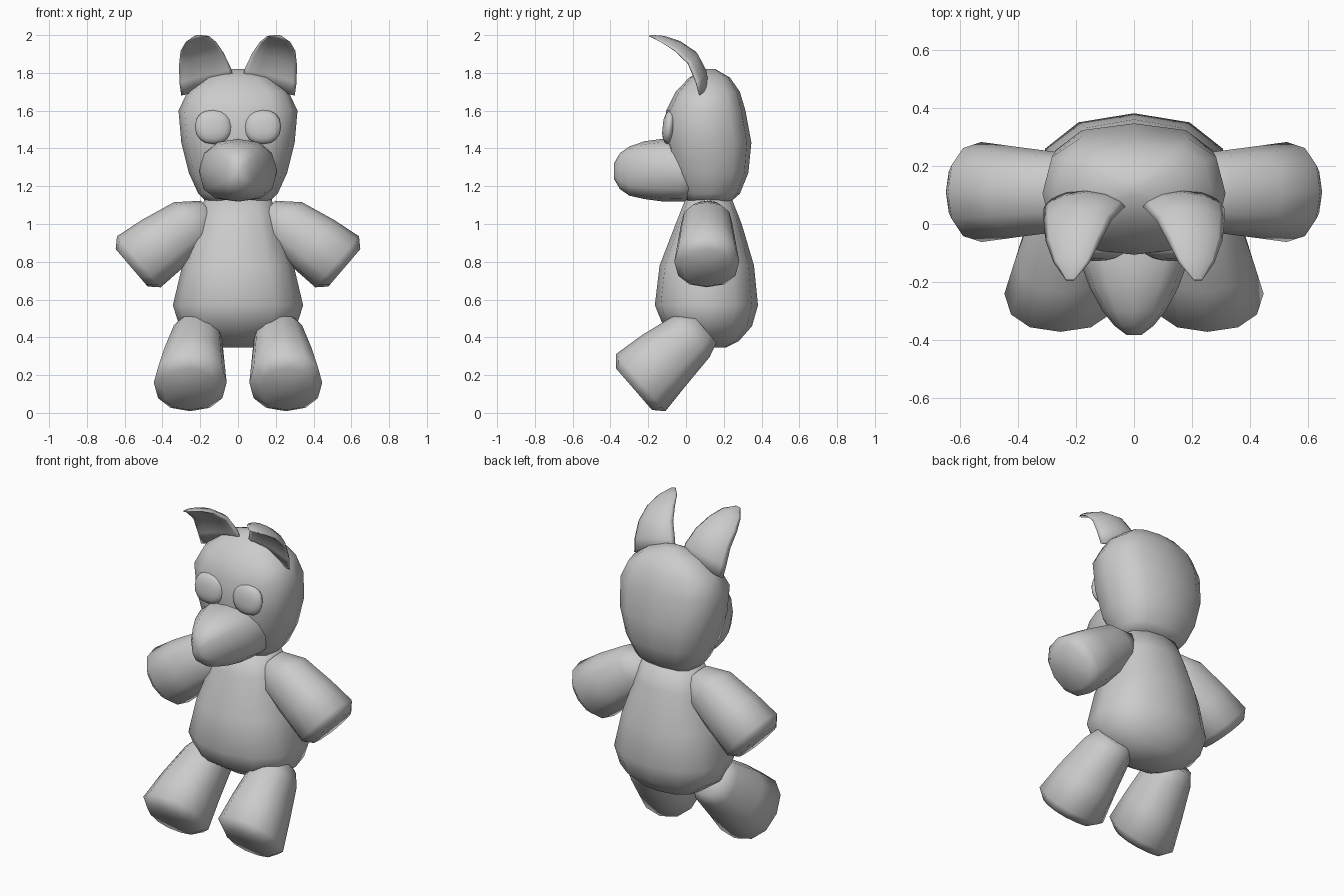
import bpy, bmesh, math
from mathutils import Vector


def soft(t, power):
    """Push a circle coordinate outward for a rounder-square section."""
    return math.copysign(abs(t) ** power, t) if abs(t) > 1e-6 else 0.0


def loft(name, rings, u, v, sides=12, mirror=False, cup=0.0, power=1.0):
    """Skin rounded rings (centre, radius along u, radius along v)."""
    u, v = Vector(u).normalized(), Vector(v).normalized()
    bm = bmesh.new()
    loops = []
    for c, ru, rv in rings:
        loop = []
        for i in range(sides):
            a = 2 * math.pi * i / sides
            ca, sa = soft(math.cos(a), power), soft(math.sin(a), power)
            p = Vector(c) + u * ru * ca + v * (rv * sa + cup * ru * ca * ca)
            loop.append(bm.verts.new(p))
        loops.append(loop)
    for a, b in zip(loops, loops[1:]):
        for i in range(sides):
            j = (i + 1) % sides
            bm.faces.new((a[i], a[j], b[j], b[i]))
    # close both ends with a fan
    for loop in (loops[0], loops[-1]):
        face = bm.faces.new(loop)
        bmesh.ops.poke(bm, faces=[face])
    bmesh.ops.recalc_face_normals(bm, faces=bm.faces)
    for f in bm.faces:
        f.smooth = True
    mesh = bpy.data.meshes.new(name)
    bm.to_mesh(mesh)
    bm.free()
    obj = bpy.data.objects.new(name, mesh)
    bpy.context.collection.objects.link(obj)
    if mirror:
        obj.modifiers.new("mirror", 'MIRROR')
    return obj


X, Y, Z = (1, 0, 0), (0, 1, 0), (0, 0, 1)

# Pear-shaped body
loft("body", [
    ((0, .14, .345), .10, .07),
    ((0, .14, .38), .20, .14),
    ((0, .115, .46), .31, .235),
    ((0, .108, .57), .345, .273),
    ((0, .11, .78), .295, .25),
    ((0, .12, 1.0), .22, .175),
    ((0, .12, 1.14), .175, .12)], X, Y, power=.85)

# Head
loft("head", [
    ((0, .12, 1.12), .17, .12),
    ((0, .13, 1.16), .21, .155),
    ((0, .125, 1.27), .26, .205),
    ((0, .12, 1.43), .30, .226),
    ((0, .105, 1.60), .315, .21),
    ((0, .115, 1.70), .268, .17),
    ((0, .125, 1.775), .17, .108),
    ((0, .125, 1.82), .04, .03)], X, Y, power=.75)

# Snout
loft("snout", [
    ((0, .06, 1.28), .20, .155),
    ((0, -.04, 1.28), .205, .162),
    ((0, -.13, 1.285), .185, .165),
    ((0, -.22, 1.285), .152, .153),
    ((0, -.30, 1.28), .108, .13),
    ((0, -.35, 1.28), .068, .095),
    ((0, -.382, 1.28), .025, .04)], X, Z, power=.78)

# Eyes: flattened balls
eye_rings = []
for k in range(1, 8):
    t = math.pi * k / 8
    eye_rings.append(((.13, -.09 - .036 * math.cos(t), 1.515),
                      .098 * math.sin(t), .092 * math.sin(t)))
loft("eyes", eye_rings, X, (0, .1, 1), 16, True, power=.9)

# Arms
loft("arms", [
    ((.15, .115, 1.07), .07, .08),
    ((.245, .11, 1.005), .145, .135),
    ((.40, .11, .895), .167, .155),
    ((.525, .11, .80), .178, .172),
    ((.563, .11, .768), .13, .13)], (.65, 0, .76), Y, 12, True, power=.88)

# Legs
loft("legs", [
    ((.215, .09, .455), .10, .11),
    ((.22, .03, .405), .135, .145),
    ((.24, -.12, .275), .168, .178),
    ((.253, -.24, .16), .193, .20),
    ((.26, -.275, .125), .14, .145)], X, (0, -.65, .75), 12, True, power=.88)

# Ears: cupped leaves curling forward
loft("ears", [
    ((.16, .10, 1.73), .145, .022),
    ((.173, .083, 1.80), .142, .028),
    ((.194, .038, 1.89), .121, .026),
    ((.21, -.04, 1.95), .097, .02),
    ((.215, -.12, 1.985), .064, .012),
    ((.22, -.19, 1.998), .015, .005)], (1, 0, -.25), (0, -.8, -.4), 12, True, .22)
